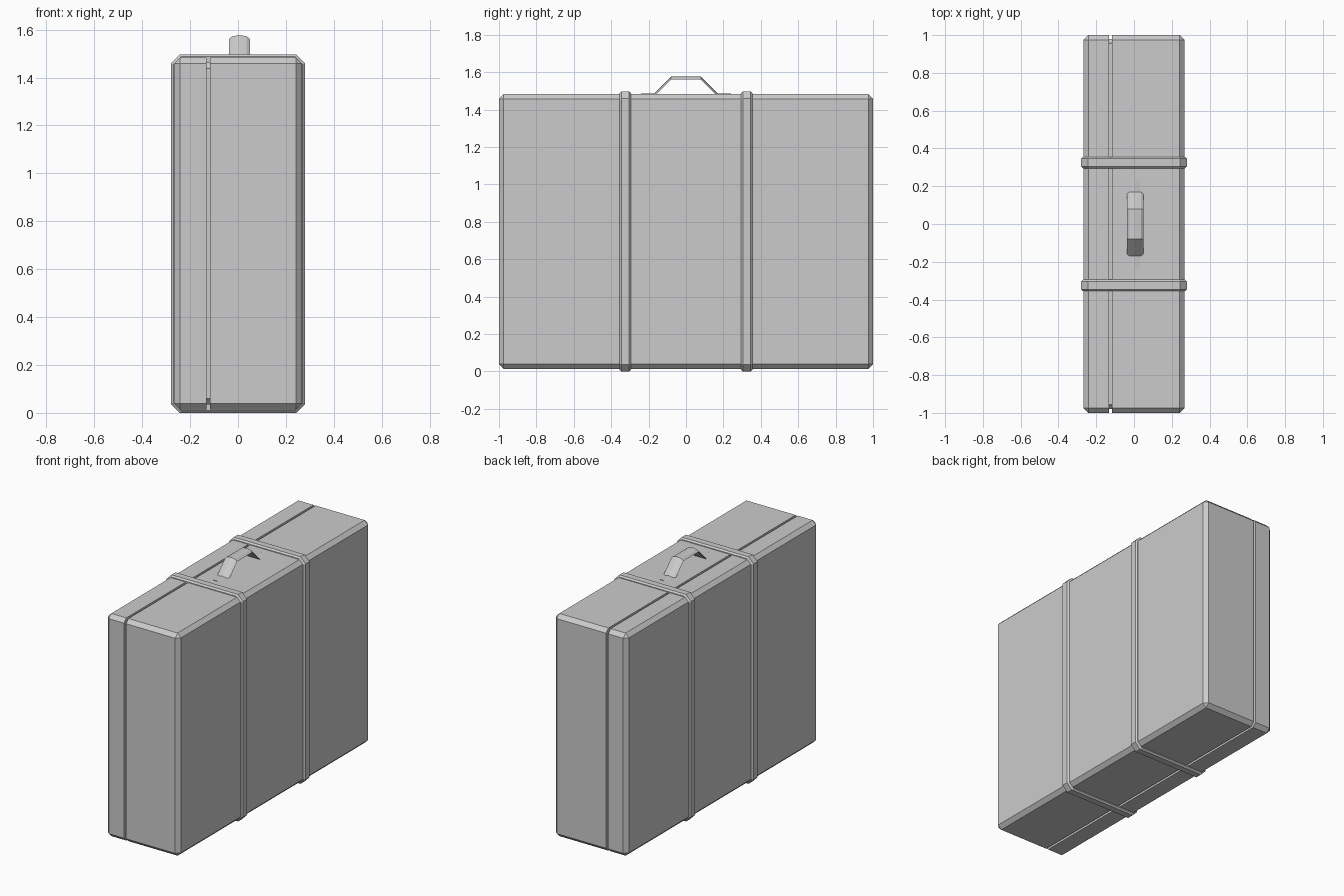
import bpy

if "Cube" in bpy.data.objects:
    bpy.data.objects.remove(bpy.data.objects["Cube"])


def loft(name, rings):
    """Closed solid skinned through rings of equal point count, capped at both ends."""
    n = len(rings[0])
    verts = [p for ring in rings for p in ring]
    faces = [(r * n + i, r * n + (i + 1) % n, (r + 1) * n + (i + 1) % n, (r + 1) * n + i)
             for r in range(len(rings) - 1) for i in range(n)]
    faces.append(tuple(range(n)))
    faces.append(tuple(range((len(rings) - 1) * n, len(rings) * n)))
    mesh = bpy.data.meshes.new(name)
    mesh.from_pydata(verts, [], faces)
    obj = bpy.data.objects.new(name, mesh)
    bpy.context.collection.objects.link(obj)
    bpy.context.view_layer.objects.active = obj
    # merge collapsed corners and orient the surface
    bpy.ops.object.mode_set(mode='EDIT')
    bpy.ops.mesh.select_all(action='SELECT')
    bpy.ops.mesh.remove_doubles(threshold=0.0001)
    bpy.ops.mesh.normals_make_consistent(inside=False)
    bpy.ops.object.mode_set(mode='OBJECT')
    return obj


def octagon(a, b, c):
    """Rectangle of half sizes a, b with corners cut by c."""
    return [(a, -b + c), (a, b - c), (a - c, b), (-a + c, b),
            (-a, b - c), (-a, -b + c), (-a + c, -b), (a - c, -b)]


MID = 0.7485          # centre height of the case

# Case: chamfered box with a seam groove running around it
HX, HY, HZ, CH, GROOVE = 0.267, 1.0, 0.734, 0.025, 0.02
stations = [(-HX, CH, 0), (-HX + CH, 0, CH),
            (-0.132, 0, CH), (-0.132, GROOVE, CH), (-0.117, GROOVE, CH), (-0.117, 0, CH),
            (HX - CH, 0, CH), (HX, CH, 0)]
loft("suitcase_body", [[(x, y, z + MID) for y, z in octagon(HY - d, HZ - d, c)]
                       for x, d, c in stations])

# Two straps wrapped around the case
SX, SZ, EDGE = 0.28, MID, 0.01
for side, label in ((-1, "front"), (1, "back")):
    rings = []
    for off, d in ((-0.031, EDGE), (-0.021, 0), (0.021, 0), (0.031, EDGE)):
        rings.append([(x, side * 0.325 + off, z + MID)
                      for x, z in octagon(SX - d, SZ - d, 0.037 - d * 0.4)])
    loft(label + "_strap", rings)

# Carry handle: domed strip bent over the top, with flat end tabs
section = [(-0.044, 0.016), (-0.03, 0.005), (0, 0), (0.03, 0.005), (0.044, 0.016)]
path = [(0.24, 1.486), (0.17, 1.487), (0.08, 1.577)]
path = [(-y, z) for y, z in path] + path[::-1]
loft("carry_handle", [[(0.006 + x, y, z - drop) for x, drop in section] for y, z in path])
